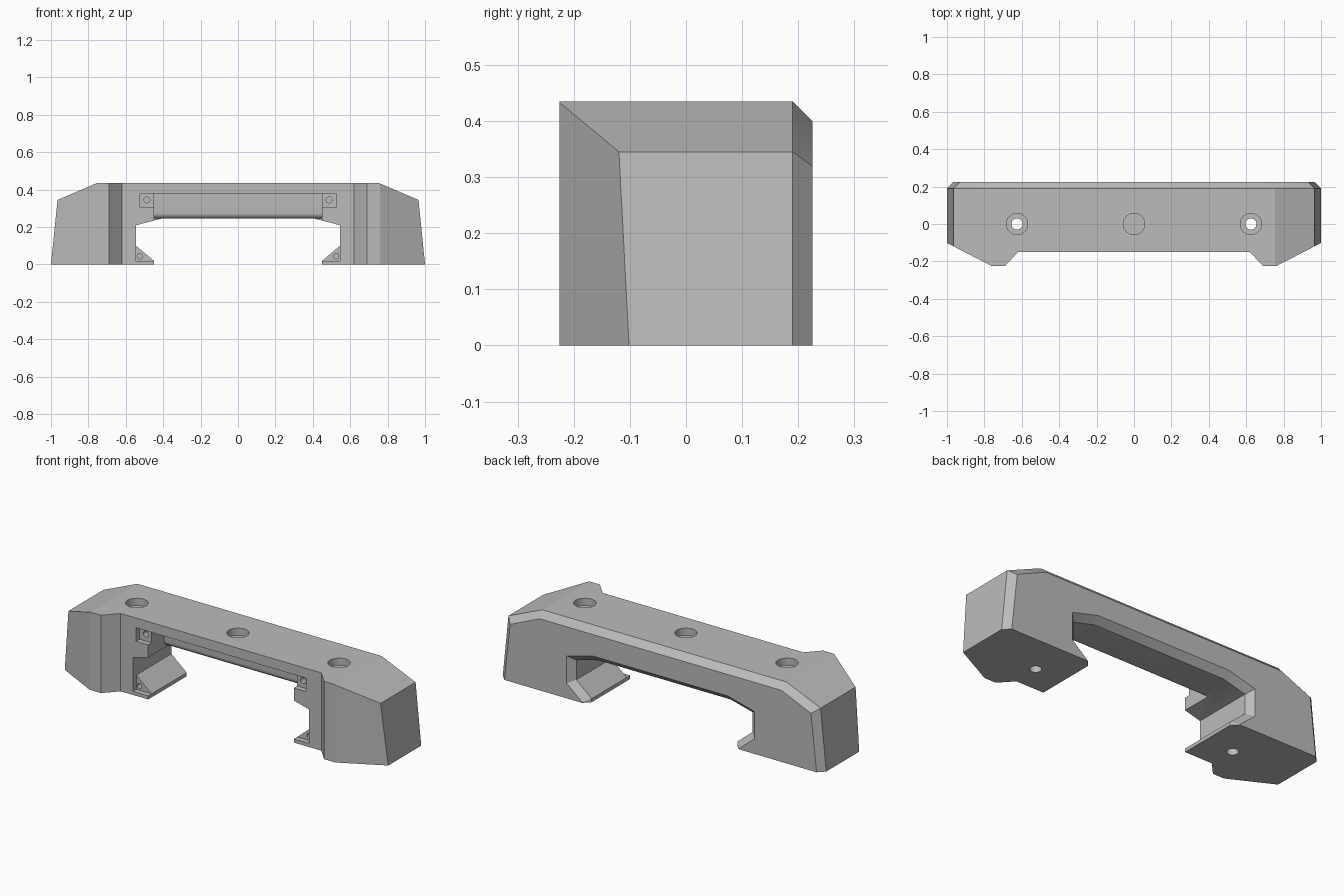
import bpy
import bmesh
from math import cos, sin, pi
from mathutils import Vector

cube = bpy.data.objects.get("Cube")
if cube:
    bpy.data.objects.remove(cube, do_unlink=True)

grey = bpy.data.materials.new("plain_grey")
grey.use_nodes = True
grey.diffuse_color = (0.5, 0.5, 0.5, 1)
grey.node_tree.nodes["Principled BSDF"].inputs["Base Color"].default_value = (0.5, 0.5, 0.5, 1)


def loft(name, loops):
    """Closed solid through matching loops of points, capped at both ends."""
    bm = bmesh.new()
    rings = [[bm.verts.new(Vector(p)) for p in loop] for loop in loops]
    n = len(rings[0])
    for a, b in zip(rings, rings[1:]):
        for i in range(n):
            j = (i + 1) % n
            bm.faces.new((a[i], a[j], b[j], b[i]))
    bm.faces.new(rings[0])
    bm.faces.new(rings[-1])
    bmesh.ops.recalc_face_normals(bm, faces=bm.faces)
    mesh = bpy.data.meshes.new(name)
    bm.to_mesh(mesh)
    bm.free()
    mesh.materials.append(grey)
    obj = bpy.data.objects.new(name, mesh)
    bpy.context.collection.objects.link(obj)
    return obj


def mirrored(half):
    """Complete a half profile, given from its left-hand start to the middle."""
    return half + [(-x, v) for x, v in reversed(half)]


def at_y(profile, y):
    return [(x, y, z) for x, z in profile]


def at_z(profile, z):
    return [(x, y, z) for x, y in profile]


def box(name, x0, x1, y0, y1, z0, z1):
    base = [(x0, y0), (x1, y0), (x1, y1), (x0, y1)]
    return loft(name, [at_z(base, z0), at_z(base, z1)])


def circle(cx, cy, r, n=32):
    return [(cx + r * cos(2 * pi * i / n), cy + r * sin(2 * pi * i / n)) for i in range(n)]


def combine(target, tool, operation="DIFFERENCE"):
    mod = target.modifiers.new("cut", "BOOLEAN")
    mod.operation = operation
    mod.solver = "EXACT"
    mod.object = tool
    bpy.context.view_layer.objects.active = target
    bpy.ops.object.modifier_apply(modifier=mod.name)
    bpy.data.objects.remove(tool, do_unlink=True)


# Bridge-shaped body with a chamfer around its back edge
outer = mirrored([(1, 0), (0.965, 0.345), (0.755, 0.435)])
inset = mirrored([(0.965, 0), (0.93, 0.32), (0.748, 0.4)])
body = loft("bridge_body", [at_y(outer, -0.3), at_y(outer, 0.19), at_y(inset, 0.225)])

# Plan outline: raised cheeks in front of both legs
plan = mirrored([(1.1, 0.3), (1.1, -0.05), (0.76, -0.225), (0.69, -0.225), (0.62, -0.15)])
combine(body, loft("plan_outline", [at_z(plan, -0.1), at_z(plan, 0.6)]), "INTERSECT")

# Opening between the legs, with ramped feet and a chamfer at the back
gap = mirrored([(0.45, -0.1), (0.45, 0.02), (0.545, 0.1), (0.545, 0.21), (0.41, 0.245)])
wide = mirrored([(0.485, -0.1), (0.485, 0.004), (0.58, 0.084), (0.58, 0.237), (0.415, 0.28)])
wider = [(2 * b[0] - a[0], 2 * b[1] - a[1]) for a, b in zip(gap, wide)]
combine(body, loft("opening", [at_y(gap, -0.4), at_y(gap, 0.19), at_y(wider, 0.26)]))

# Front pocket under the top rail, its panel rounded off at the bottom
side = [(-0.3, 0.38), (-0.01, 0.38)]
side += [(0.02 - 0.03 * cos(a * pi / 12), 0.275 - 0.03 * sin(a * pi / 12)) for a in range(7)]
side += [(0.02, 0.225), (-0.3, 0.225)]
combine(body, loft("pocket", [[(x, y, z) for y, z in side] for x in (-0.45, 0.45)]))

for s in (-1, 1):
    # Screw recesses beside the pocket and above the feet
    combine(body, box("upper_recess", s * 0.44, s * 0.525, -0.3, -0.12, 0.305, 0.38))
    combine(body, box("lower_recess", s * 0.44, s * 0.545, -0.3, -0.12, 0.02, 0.12))
    for x, z, r in ((0.487, 0.345, 0.016), (0.525, 0.044, 0.014)):
        hole = circle(s * x, z, r, 20)
        combine(body, loft("screw_hole", [at_y(hole, -0.3), at_y(hole, -0.06)]))
    # Bolt holes through the legs
    bolt = circle(s * 0.625, 0, 0.03)
    combine(body, loft("bolt_hole", [at_z(bolt, -0.1), at_z(bolt, 0.6)]))

# Round counterbores in the top
for x in (-0.625, 0, 0.625):
    bore = circle(x, 0, 0.057)
    combine(body, loft("counterbore", [at_z(bore, 0.395), at_z(bore, 0.6)]))

# Flat faces, with smooth shading only on the round surfaces
bpy.ops.object.select_all(action="DESELECT")
body.select_set(True)
bpy.context.view_layer.objects.active = body
bpy.ops.object.shade_smooth_by_angle(angle=pi / 9)
